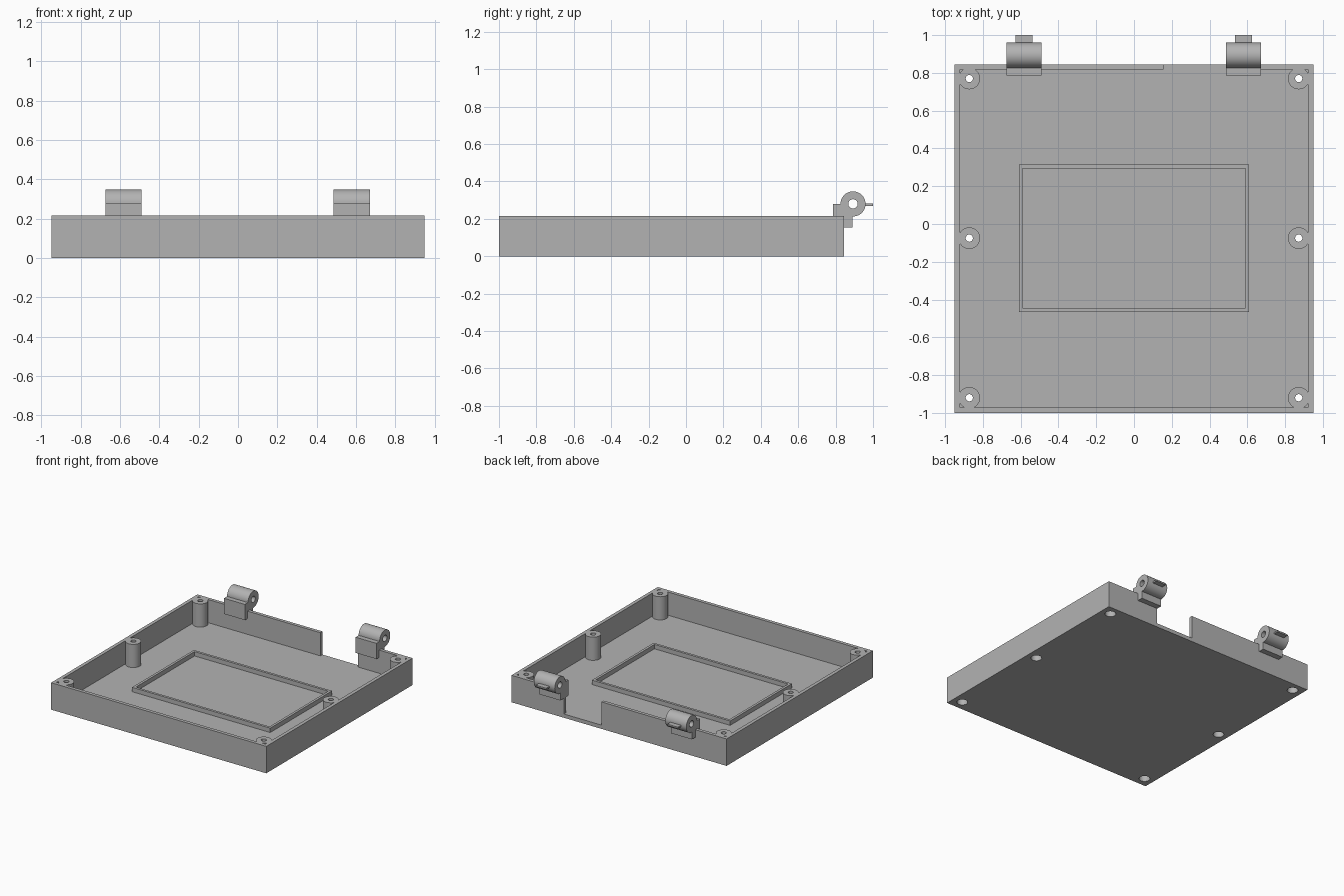
import bpy, bmesh, math
from mathutils import Matrix

if "Cube" in bpy.data.objects:
    bpy.data.objects.remove(bpy.data.objects["Cube"])

grey = bpy.data.materials.new("light_grey")
grey.diffuse_color = (0.45, 0.45, 0.45, 1)
grey.use_nodes = True
grey.node_tree.nodes["Principled BSDF"].inputs["Base Color"].default_value = grey.diffuse_color


def finish(name, bm):
    bmesh.ops.recalc_face_normals(bm, faces=bm.faces)
    me = bpy.data.meshes.new(name)
    bm.to_mesh(me)
    bm.free()
    me.materials.append(grey)
    ob = bpy.data.objects.new(name, me)
    bpy.context.collection.objects.link(ob)
    return ob


def box(name, x0, x1, y0, y1, z0, z1):
    bm = bmesh.new()
    m = Matrix.Translation(((x0 + x1) / 2, (y0 + y1) / 2, (z0 + z1) / 2))
    bmesh.ops.create_cube(bm, size=1, matrix=m @ Matrix.Diagonal((x1 - x0, y1 - y0, z1 - z0, 1)))
    return finish(name, bm)


def post(name, x, y, r, z0, z1):
    bm = bmesh.new()
    bmesh.ops.create_cone(bm, cap_ends=True, segments=40, radius1=r, radius2=r,
                          depth=z1 - z0, matrix=Matrix.Translation((x, y, (z0 + z1) / 2)))
    return finish(name, bm)


def boolean(ob, tool, op='DIFFERENCE'):
    mod = ob.modifiers.new("cut", 'BOOLEAN')
    mod.operation, mod.solver, mod.object = op, 'EXACT', tool
    bpy.context.view_layer.objects.active = ob
    bpy.ops.object.modifier_apply(modifier=mod.name)
    bpy.data.objects.remove(tool)


def smooth(ob):
    bpy.ops.object.select_all(action='DESELECT')
    ob.select_set(True)
    bpy.context.view_layer.objects.active = ob
    bpy.ops.object.shade_smooth_by_angle(angle=math.radians(30))


H, FLOOR = 0.215, 0.03
spots = [(x, y) for x in (-0.872, 0.872) for y in (-0.92, -0.075, 0.77)]

# Tray: the cavity leaves the screw posts standing
tray = box("tray", -0.95, 0.95, -1, 0.845, 0, H)
cavity = box("cavity", -0.922, 0.922, -0.972, 0.818, FLOOR, 0.3)
for x, y in spots:
    boolean(cavity, post("screw_post", x, y, 0.057, -0.1, 0.4))
boolean(tray, cavity)
# Cable notch in the back wall
boolean(tray, box("notch", 0.155, 0.487, 0.80, 0.9, FLOOR, 0.3))
# Screw holes with wide counterbores underneath
for x, y in spots:
    boolean(tray, post("screw_hole", x, y, 0.019, -0.1, 0.4))
    boolean(tray, post("counterbore", x, y, 0.04, -0.1, 0.1))
smooth(tray)

# Raised rim on the floor
rim = box("floor_rim", -0.61, 0.61, -0.465, 0.315, FLOOR - 0.01, 0.065)
boolean(rim, box("rim_inside", -0.59, 0.59, -0.445, 0.295, -0.1, 0.2))
# Remove the middle of the rim's buried underside along with its inside
smooth(rim)

# Hinges clamped over the back wall
CY, CZ, R = 0.893, 0.28, 0.067


def hinge(name, x0, x1):
    # Side profile: clamp block with a round knuckle on top
    pts = [(0.787, 0.155), (0.89, 0.155), (0.89, CZ - R)]
    for i in range(37):
        a = math.radians(-90 + 270 * i / 36)
        pts.append((CY + R * math.cos(a), CZ + R * math.sin(a)))
    pts.append((0.787, CZ))
    bm = bmesh.new()
    f = bm.faces.new([bm.verts.new((x0, y, z)) for y, z in pts])
    ext = bmesh.ops.extrude_face_region(bm, geom=[f])
    verts = [v for v in ext["geom"] if isinstance(v, bmesh.types.BMVert)]
    bmesh.ops.translate(bm, verts=verts, vec=(x1 - x0, 0, 0))
    ob = finish(name, bm)
    # Pin bore
    bm = bmesh.new()
    m = Matrix.Translation(((x0 + x1) / 2, CY, CZ)) @ Matrix.Rotation(math.pi / 2, 4, 'Y')
    bmesh.ops.create_cone(bm, cap_ends=True, segments=32, radius1=0.025, radius2=0.025,
                          depth=0.5, matrix=m)
    boolean(ob, finish("pin_bore", bm))
    smooth(ob)
    # Thin tab at the back of the knuckle
    xm = (x0 + x1) / 2
    box(name + "_tab", xm - 0.046, xm + 0.046, 0.94, 1.0, CZ - 0.01, CZ + 0.002)


hinge("left_hinge", -0.675, -0.49)
hinge("right_hinge", 0.487, 0.672)
